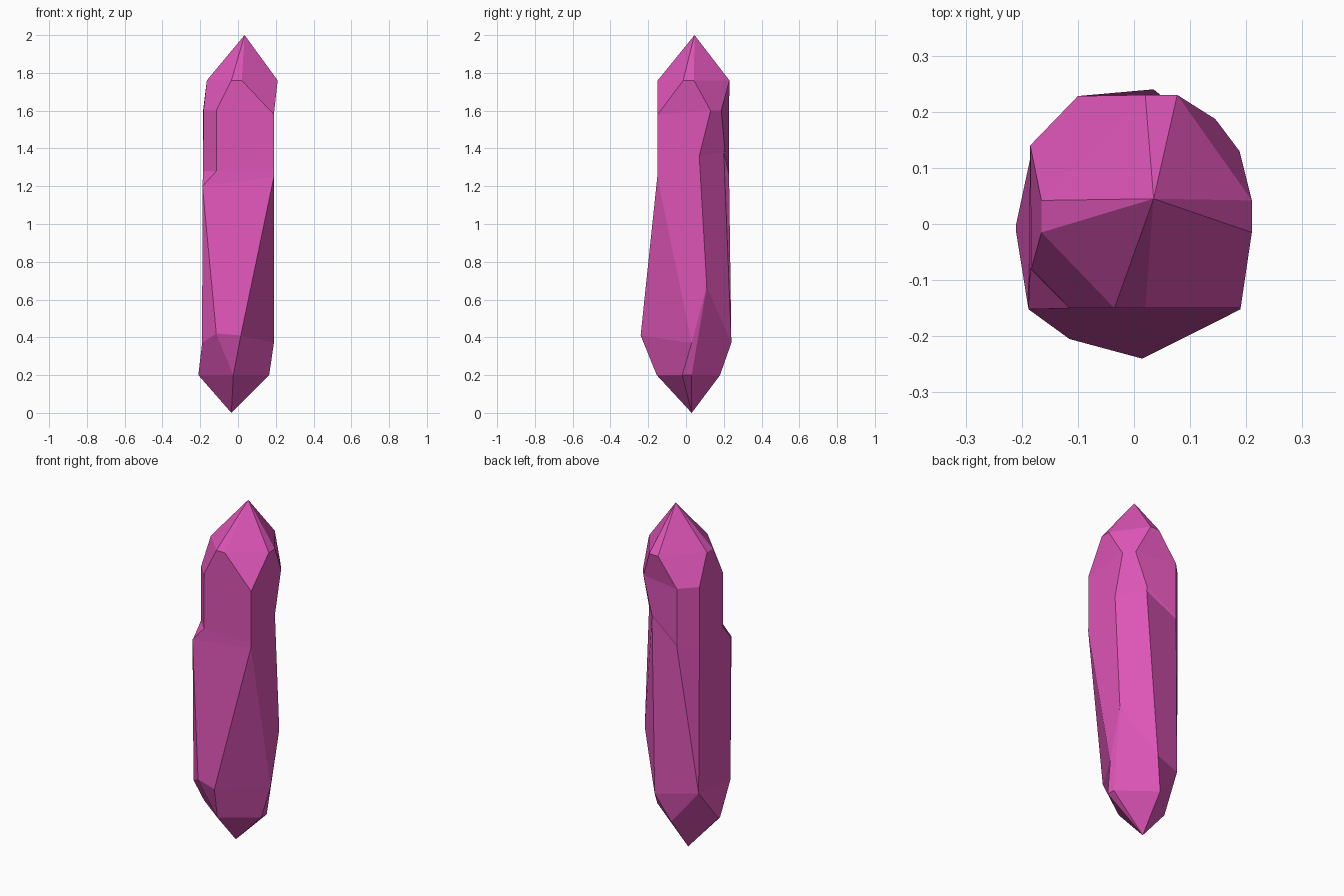
import bpy, bmesh

if "Cube" in bpy.data.objects:
    bpy.data.objects.remove(bpy.data.objects["Cube"])

# Cross-sections of the crystal: base height, then 8 corners counter-clockwise
# (front-left, front-right, right x2, back x2, left x2); a third number overrides the height
RINGS = [
    (0.20, [(-.025, -.155), (-.025, -.155), (.165, -.02), (.165, .03),
            (-.03, .18), (-.03, .18), (-.21, 0), (-.21, -.015)]),
    (0.39, [(-.115, -.205, .42), (.015, -.24, .41), (.19, .03, .37), (.19, .11, .67),
            (.035, .24, .37), (-.18, .14), (-.18, .14), (-.19, -.14, .37)]),
    (1.20, [(-.188, -.152), (.19, -.152, 1.25), (.19, -.152, 1.25), (.19, .07, 1.36),
            (.08, .20, 1.38), (-.10, .228, 1.26), (-.185, .14, 1.26), (-.188, -.145)]),
    (1.28, [(-.115, -.15), (.19, -.15), (.19, -.15), (.19, .075, 1.38),
            (.08, .205, 1.40), (-.10, .228), (-.185, .14), (-.185, -.08)]),
    (1.60, [(-.115, -.15), (.19, -.15, 1.58), (.19, -.15, 1.58), (.188, .13),
            (.145, .187), (-.10, .228), (-.185, .14), (-.183, -.08)]),
    (1.76, [(-.035, -.15), (.02, -.15), (.21, -.015), (.21, .042),
            (.077, .23), (.02, .23), (-.165, .042), (-.165, -.015)]),
]
BOTTOM_TIP = (-.035, .03, 0)
TOP_TIP = (.035, .045, 2)


def loft(name, bottom, rings, top):
    bm = bmesh.new()
    loops = [[bm.verts.new((p[0], p[1], p[2] if len(p) > 2 else z)) for p in pts]
             for z, pts in rings]
    n = len(loops[0])
    lo, hi = bm.verts.new(bottom), bm.verts.new(top)
    for i in range(n):
        j = (i + 1) % n
        bm.faces.new((lo, loops[0][j], loops[0][i]))
        bm.faces.new((hi, loops[-1][i], loops[-1][j]))
        for a, b in zip(loops, loops[1:]):
            bm.faces.new((a[i], a[j], b[j], b[i]))
    # Merge the corners that share a point, then tidy the surface
    bmesh.ops.remove_doubles(bm, verts=bm.verts, dist=0.002)
    bmesh.ops.recalc_face_normals(bm, faces=bm.faces)
    mesh = bpy.data.meshes.new(name)
    bm.to_mesh(mesh)
    bm.free()
    obj = bpy.data.objects.new(name, mesh)
    bpy.context.collection.objects.link(obj)
    return obj


# Crystal shard
crystal = loft("crystal", BOTTOM_TIP, RINGS, TOP_TIP)
mat = bpy.data.materials.new("magenta")
mat.diffuse_color = (0.72, 0.09, 0.47, 1)
mat.use_nodes = True
mat.node_tree.nodes["Principled BSDF"].inputs["Base Color"].default_value = mat.diffuse_color
crystal.data.materials.append(mat)
